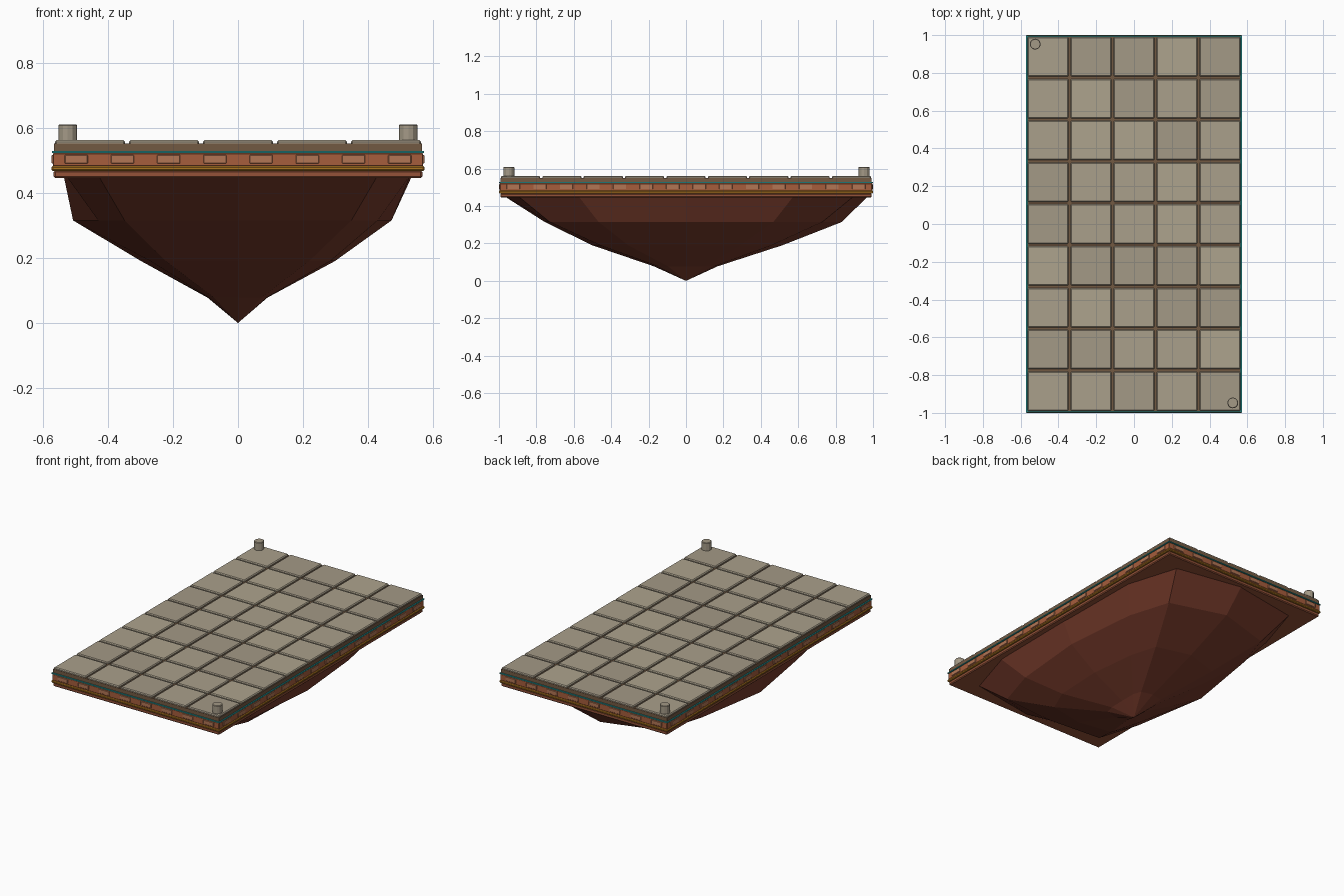
import bpy, bmesh, math, random
from mathutils import Matrix

if "Cube" in bpy.data.objects:
    bpy.data.objects.remove(bpy.data.objects["Cube"])

random.seed(4)


def mat(name, rgb):
    m = bpy.data.materials.new(name)
    m.diffuse_color = (*rgb, 1)
    m.use_nodes = True
    m.node_tree.nodes["Principled BSDF"].inputs["Base Color"].default_value = m.diffuse_color
    return m


STONE = [mat("stone_%d" % i, c) for i, c in enumerate(
    [(.40, .35, .26), (.37, .32, .24), (.42, .37, .27)])]
BROWN = mat("grout_brown", (.17, .10, .055))
CLAY = mat("clay", (.38, .11, .045))
CLAY_DARK = mat("clay_dark", (.30, .085, .04))
BRICK = mat("brick", (.45, .18, .09))
GOLD = mat("gold", (.42, .18, .015))
TEAL = mat("teal", (.02, .32, .32))
ROCK = mat("rock", (.19, .045, .025))


def finish(name, bm, material):
    me = bpy.data.meshes.new(name)
    bm.to_mesh(me)
    bm.free()
    ob = bpy.data.objects.new(name, me)
    me.materials.append(material)
    bpy.context.collection.objects.link(ob)
    return ob


def add_box(bm, x0, x1, y0, y1, z0, z1):
    m = Matrix.Translation(((x0 + x1) / 2, (y0 + y1) / 2, (z0 + z1) / 2))
    m = m @ Matrix.Diagonal((x1 - x0, y1 - y0, z1 - z0, 1))
    bmesh.ops.create_cube(bm, size=1, matrix=m)


def bevel(ob, width):
    b = ob.modifiers.new("bevel", 'BEVEL')
    b.width = width
    b.segments = 1


def slab(name, hx, hy, z0, z1, material, w=0):
    bm = bmesh.new()
    add_box(bm, -hx, hx, -hy, hy, z0, z1)
    ob = finish(name, bm, material)
    if w:
        bevel(ob, w)


# Stacked platform layers
slab("bottom_rim", .566, .993, .445, .468, CLAY_DARK, .005)
slab("gold_band", .573, 1.0, .467, .482, GOLD, .004)
slab("clay_band", .569, .996, .481, .522, CLAY, .003)
slab("teal_inlay", .572, .999, .522, .528, TEAL)
slab("paving_bed", .565, .992, .528, .551, BROWN)

# Paving tiles, 5 by 9
px, py, gap = .2275, .2213, .006
for i in range(5):
    for j in range(9):
        cx, cy = (i - 2) * px, (j - 4) * py
        bm = bmesh.new()
        add_box(bm, cx - px / 2 + gap, cx + px / 2 - gap,
                cy - py / 2 + gap, cy + py / 2 - gap, .545, .5615)
        bevel(finish("paving_tile", bm, random.choice(STONE)), .005)

# Raised bricks around the clay band
bm = bmesh.new()
p, w, z0, z1 = .142, .0355, .490, .516
for s in (-1, 1):
    for i in range(8):
        c = (i - 3.5) * p
        add_box(bm, c - w, c + w, s * .989 - .011, s * .989 + .011, z0, z1)
    for i in range(14):
        c = (i - 6.5) * p
        add_box(bm, s * .562 - .011, s * .562 + .011, c - w, c + w, z0, z1)
bevel(finish("band_bricks", bm, BRICK), .002)

# Corner posts on opposite corners
for x, y in ((-.523, .952), (.523, -.947)):
    bm = bmesh.new()
    bmesh.ops.create_cone(bm, cap_ends=True, segments=12, radius1=.029, radius2=.029,
                          depth=.06, matrix=Matrix.Translation((x, y, .58)))
    post = finish("corner_post", bm, STONE[1])
    b = post.modifiers.new("bevel", 'BEVEL')
    b.width, b.segments, b.limit_method = .003, 1, 'ANGLE'
    b.angle_limit = math.radians(50)

# Faceted rock underside: boxy twelve-sided rings shrinking to a point
quarter = [(.536, 0), (.530, .577), (.43, .90), (0, .975)]
ring = (quarter + [(-x, y) for x, y in quarter[2:0:-1]] + [(-.536, 0)]
        + [(-x, -y) for x, y in quarter[1:]] + [(x, -y) for x, y in quarter[2:0:-1]])
upper = {0: .88, 3: .855, 6: .945, 9: .775}     # uneven ledge
bm = bmesh.new()
loops = []
for z, s, jit in ((.455, 1, 0), (.315, .81, .0), (.19, .515, .02), (.078, .172, .006)):
    row = []
    for k, (x, y) in enumerate(ring):
        f = upper.get(k, s) if z == .315 else s + random.uniform(-jit, jit)
        if z == .19 and k in (0, 6):
            f = .555
        row.append(bm.verts.new((x * f, y * f, z)))
    loops.append(row)
tip = bm.verts.new((0, 0, 0))
n = len(ring)
for a, b in zip(loops, loops[1:]):
    for k in range(n):
        bm.faces.new((a[k], b[k], b[(k + 1) % n], a[(k + 1) % n]))
for k in range(n):
    bm.faces.new((loops[-1][k], tip, loops[-1][(k + 1) % n]))
bm.faces.new(loops[0])
bmesh.ops.recalc_face_normals(bm, faces=bm.faces)
finish("rock_underside", bm, ROCK)
